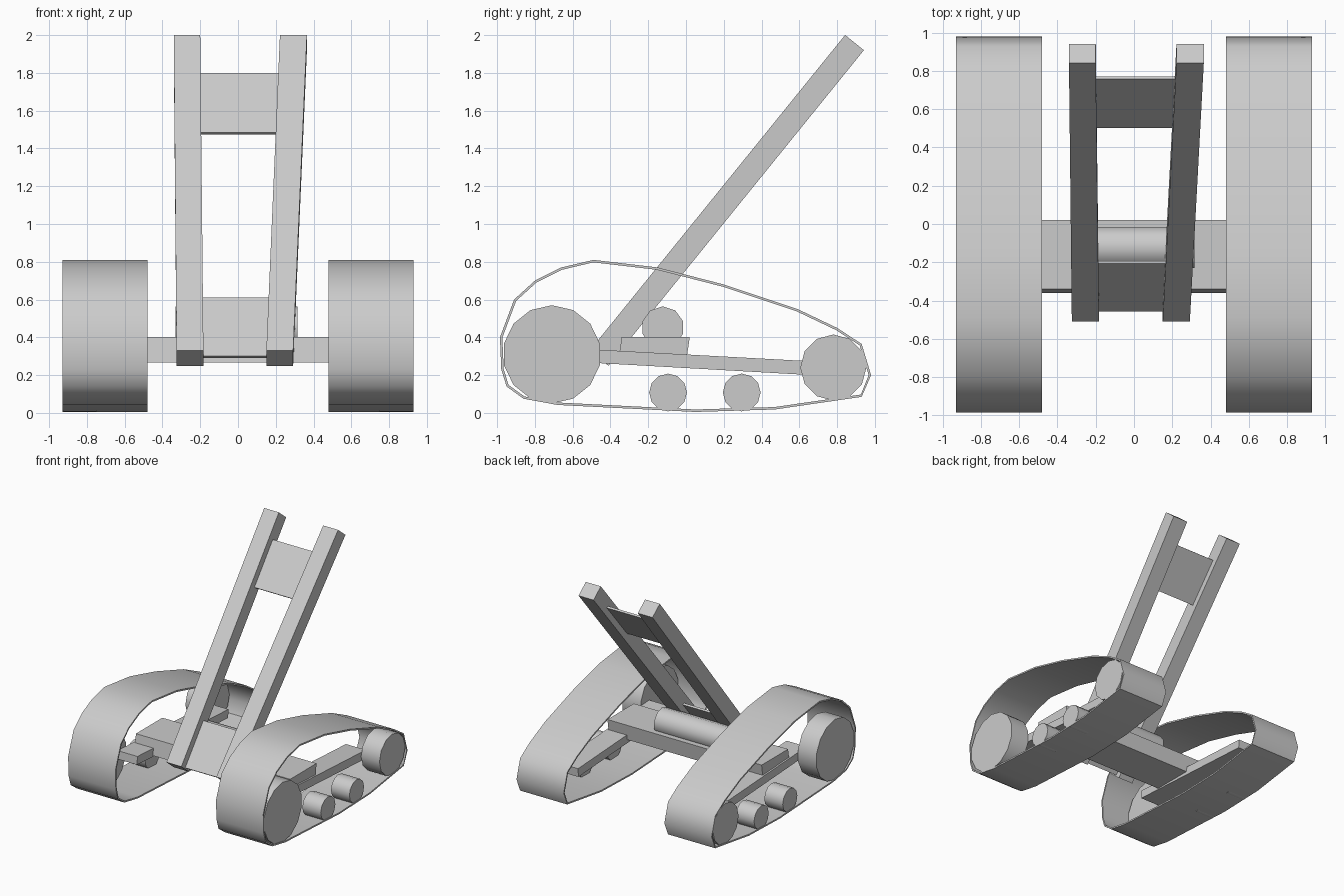
import bpy, bmesh, math
from mathutils import Vector

if "Cube" in bpy.data.objects:
    bpy.data.objects.remove(bpy.data.objects["Cube"])


def finish(name, bm, smooth=False):
    bmesh.ops.recalc_face_normals(bm, faces=bm.faces)
    me = bpy.data.meshes.new(name)
    bm.to_mesh(me)
    bm.free()
    ob = bpy.data.objects.new(name, me)
    bpy.context.collection.objects.link(ob)
    if smooth:
        bpy.ops.object.select_all(action='DESELECT')
        ob.select_set(True)
        bpy.context.view_layer.objects.active = ob
        bpy.ops.object.shade_smooth_by_angle(angle=math.radians(45))
    return ob


def loft(name, loops, smooth=False, caps=True, closed=False):
    """Bridge equal-length loops of points, capping both ends or closing the ring."""
    bm = bmesh.new()
    rings = [[bm.verts.new(p) for p in loop] for loop in loops]
    n = len(rings[0])
    pairs = list(zip(rings, rings[1:] + rings[:1])) if closed else list(zip(rings, rings[1:]))
    for a, b in pairs:
        for i in range(n):
            j = (i + 1) % n
            bm.faces.new((a[i], a[j], b[j], b[i]))
    if caps and not closed:
        bm.faces.new(rings[0])
        bm.faces.new(rings[-1])
    return finish(name, bm, smooth)


def prism(name, pts, x0, x1, smooth=False):
    """Extrude a (y, z) profile along x."""
    return loft(name, [[(x, y, z) for y, z in pts] for x in (x0, x1)], smooth)


def circle(y, z, r, n):
    return [(y + r * math.sin(2 * math.pi * i / n), z + r * math.cos(2 * math.pi * i / n))
            for i in range(n)]


def inset(pts, d):
    """Offset a clockwise profile inward."""
    out = []
    for i, p in enumerate(pts):
        t = (Vector(pts[(i + 1) % len(pts)]) - Vector(pts[i - 1])).normalized()
        out.append((p[0] + t.y * d, p[1] - t.x * d))
    return out


# Track outline, clockwise seen from the right
track = [(-.985, .40), (-.91, .60), (-.80, .70), (-.66, .77), (-.49, .81), (-.15, .77),
         (.20, .68), (.59, .55), (.80, .45), (.93, .365), (.98, .20), (.93, .085),
         (.47, .018), (.05, .005), (-.68, .042), (-.86, .075), (-.95, .14), (-.978, .23)]
inner = inset(track, .013)
wheels = [("front_wheel", -.71, .31, .26, 14), ("rear_wheel", .78, .24, .175, 12),
          ("road_wheel_front", -.095, .108, .1, 12), ("road_wheel_rear", .295, .108, .1, 12)]

for side, s in (("left", -1), ("right", 1)):
    # Hollow track band
    loops = [[(s * x, y, z) for y, z in pts] for x, pts in
             ((.48, track), (.93, track), (.93, inner), (.48, inner))]
    loft(side + "_track", loops, smooth=True, closed=True)
    # Wheels near the outer edge
    for name, y, z, r, n in wheels:
        prism(f"{side}_{name}", circle(y, z, r, n), s * .75, s * .925, smooth=True)
    # Side beam carrying the wheels
    prism(side + "_beam", [(-.57, .34), (.67, .273), (.665, .2), (-.575, .27)],
          s * .56, s * .75)

# Cross axle and the roller lying on it
prism("axle", [(-.36, .267), (-.34, .402), (.02, .402), (.0, .267)], -.735, .735)
prism("roller", circle(-.123, .452, .112, 10), -.33, .315, smooth=True)

# Leaning arm frame: s runs up the arm, w goes into its thickness
UP, IN = Vector((.629, .777)), Vector((.777, -.629))


def frame(x, s, w):
    p = Vector((-.51, .33)) + UP * s + IN * w
    return (x, p.x, p.y)


def slab(name, s0, s1, w0, w1, low, high):
    loft(name, [[frame(x0, s, w0), frame(x1, s, w0), frame(x1, s, w1), frame(x0, s, w1)]
                for s, (x0, x1) in ((s0, low), (s1, high))])


slab("left_arm", 0, 2.15, 0, .128, (-.325, -.183), (-.34, -.2))
slab("right_arm", 0, 2.15, 0, .128, (.15, .292), (.222, .365))
# Plates bridging the arms
slab("lower_plate", .01, .41, .06, .077, (-.19, .16), (-.19, .175))
slab("upper_plate", 1.535, 1.94, .06, .077, (-.2, .21), (-.205, .222))
